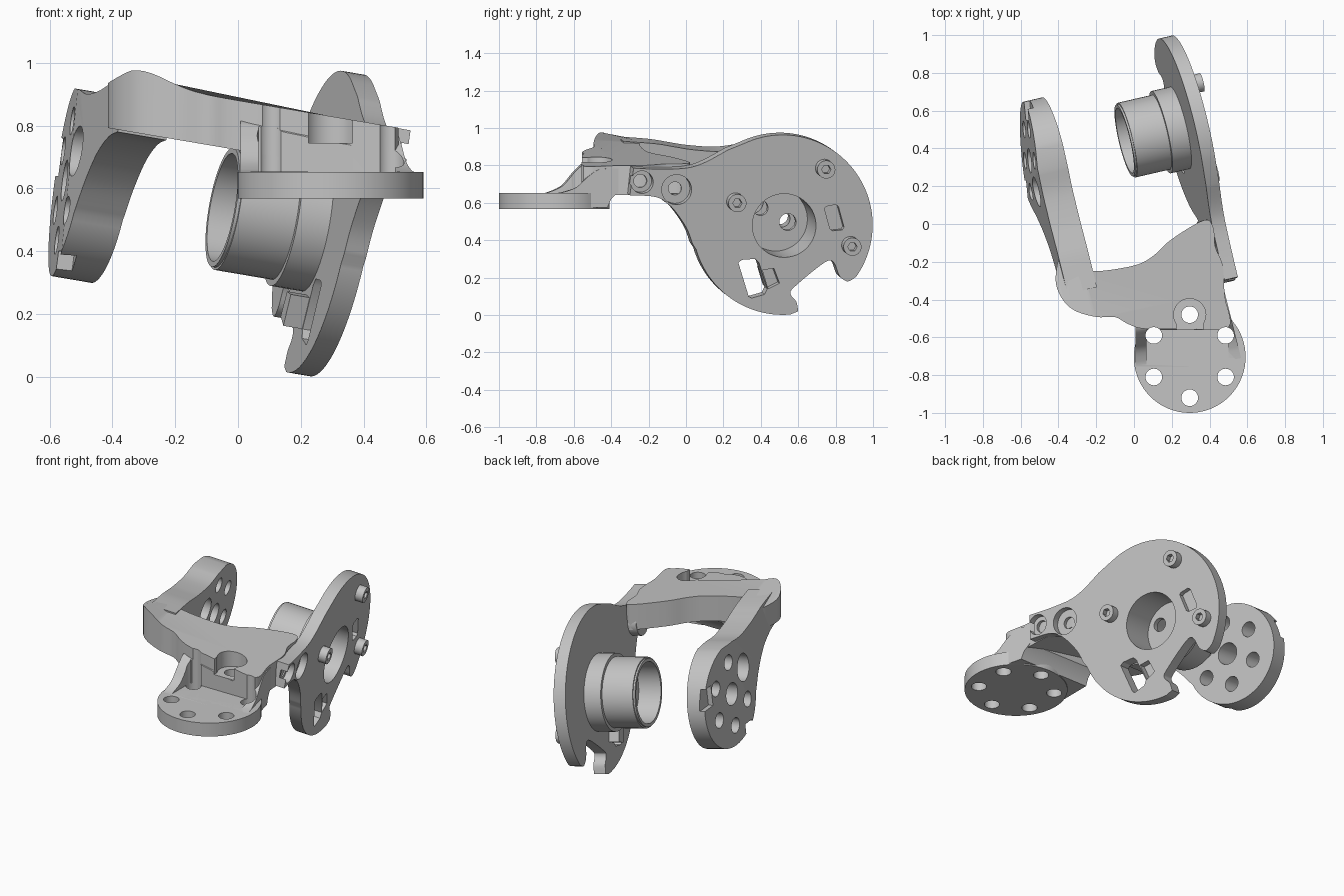
import bpy, bmesh, math
from mathutils import Vector

if "Cube" in bpy.data.objects:
    bpy.data.objects.remove(bpy.data.objects["Cube"], do_unlink=True)

steel = bpy.data.materials.new("grey_metal")
steel.use_nodes = True
GREY = (0.55, 0.55, 0.55, 1)
steel.diffuse_color = GREY
steel.node_tree.nodes["Principled BSDF"].inputs["Base Color"].default_value = GREY

AXIS = Vector((1, 0.23, -0.17))        # shared tilt of the side plates
FACE_AXIS = Vector((1, 0.1, -0.13))    # flatter tilt of the small plate's outer face
RIGHT = Vector((0.315, 0.517, 0.482))  # outer face of the large plate
LEFT = Vector((-0.57, 0.335, 0.625))   # outer side of the small plate
FACE = Vector((-0.553, 0.335, 0.625))  # machined face of the small plate


def arc(cx, cy, r, a0=0, a1=360, n=48):
    full = abs(a1 - a0) == 360
    steps = n if full else n + 1
    angs = [math.radians(a0 + (a1 - a0) * i / n) for i in range(steps)]
    return [(cx + r * math.cos(a), cy + r * math.sin(a)) for a in angs]


def smooth(pts, closed=False, n=5):
    """Catmull-Rom curve through the points."""
    out, k = [], len(pts)
    get = (lambda i: pts[i % k]) if closed else (lambda i: pts[min(max(i, 0), k - 1)])
    for i in range(k if closed else k - 1):
        a, b, c, d = [Vector(get(i + j)) for j in (-1, 0, 1, 2)]
        for s in range(n):
            t = s / n
            p = b + (c - a) * t / 2 + (a - b * 2.5 + c * 2 - d / 2) * t ** 2 \
                + ((b - c) * 1.5 + (d - a) / 2) * t ** 3
            out.append(tuple(p))
    return out if closed else out + [pts[-1]]


def loft(name, low, high):
    """Solid between two matching outlines."""
    bm = bmesh.new()
    a = [bm.verts.new(p) for p in low]
    b = [bm.verts.new(p) for p in high]
    n = len(a)
    bm.faces.new(a)
    bm.faces.new(b)
    for i in range(n):
        j = (i + 1) % n
        bm.faces.new((a[i], a[j], b[j], b[i]))
    bmesh.ops.recalc_face_normals(bm, faces=bm.faces)
    me = bpy.data.meshes.new(name)
    bm.to_mesh(me)
    bm.free()
    me.materials.append(steel)
    ob = bpy.data.objects.new(name, me)
    bpy.context.collection.objects.link(ob)
    return ob


def tilted(name, pts, origin, t0, t1, axis=AXIS):
    """Outline in y, z laid on a tilted plane and extruded along its axis."""
    base = [Vector((origin.x - axis.y * (y - origin.y) - axis.z * (z - origin.z), y, z))
            for y, z in pts]
    return loft(name, [p + axis * t0 for p in base], [p + axis * t1 for p in base])


def upright(name, pts, z0, z1):
    return loft(name, [(x, y, z0) for x, y in pts], [(x, y, z1) for x, y in pts])


def rect(x0, x1, y0, y1):
    return [(x0, y0), (x1, y0), (x1, y1), (x0, y1)]


def cut(targets, cutters):
    for ob in targets:
        for c in cutters:
            m = ob.modifiers.new("cut", "BOOLEAN")
            m.operation, m.solver, m.object = "DIFFERENCE", "EXACT", c
        dg = bpy.context.evaluated_depsgraph_get()
        me = bpy.data.meshes.new_from_object(ob.evaluated_get(dg))
        ob.modifiers.clear()
        ob.data = me
    for c in cutters:
        bpy.data.objects.remove(c, do_unlink=True)


# Large side plate: disc, arm lug and bottom notch
cy, cz, R = RIGHT.y, RIGHT.z, 0.481
outline = arc(cy, cz, R, -35, 112)
outline += smooth([(0.22, 0.88), (0.1, 0.815), (0, 0.785), (-0.15, 0.78), (-0.28, 0.785)])
outline += smooth([(-0.3, 0.64), (-0.16, 0.63), (-0.08, 0.58), (0, 0.47), (0.035, 0.38)])
outline += arc(cy, cz, R, 196, 275)
outline += smooth([(0.6, 0.02), (0.59, 0.07), (0.56, 0.11), (0.58, 0.15), (0.74, 0.28),
                   (0.79, 0.28), (0.82, 0.21), (0.86, 0.18), (0.89, 0.19)])
big_plate = tilted("large_side_plate", outline, RIGHT, -0.07, 0)
lug = tilted("bolt_lug", arc(-0.05, 0.67, 0.09), RIGHT, -0.12, -0.005)

TY, TZ = 0.525, 0.478   # bearing tube centre
tube = tilted("bearing_tube", arc(TY, TZ, 0.198), RIGHT, -0.352, -0.04)
collar = tilted("tube_collar", arc(TY, TZ, 0.218), RIGHT, -0.17, -0.06)
lip = tilted("tube_lip", arc(TY, TZ, 0.19), RIGHT, -0.362, -0.35)
cut([big_plate, tube, collar], [tilted("bore_outer", arc(TY, TZ, 0.17), RIGHT, -0.2, 0.1)])
cut([tube, lip], [
    tilted("bore_end", arc(TY, TZ, 0.172), RIGHT, -0.5, -0.23),
    tilted("cable_hole", arc(TY + 0.065, TZ - 0.015, 0.045, n=24), RIGHT, -0.3, -0.1),
    tilted("pin_hole", arc(TY - 0.08, TZ + 0.06, 0.04, n=24), RIGHT, -0.3, -0.1)])

# Windows, shallow pocket and bolt counterbores of the large plate
pocket = [(0.74, 0.57), (0.75, 0.58), (0.8, 0.59), (0.815, 0.58),
          (0.845, 0.47), (0.835, 0.455), (0.785, 0.45), (0.77, 0.46)]
window = [(0.28, 0.28), (0.3, 0.295), (0.37, 0.3), (0.39, 0.28), (0.435, 0.14),
          (0.42, 0.11), (0.35, 0.09), (0.335, 0.1)]
catch = [(0.41, 0.24), (0.47, 0.25), (0.5, 0.17), (0.44, 0.14)]
cut([big_plate, lug], [
    tilted("window", window, RIGHT, -0.3, 0.1),
    tilted("catch_recess", catch, RIGHT, -0.04, 0.1),
    tilted("pocket", pocket, RIGHT, -0.03, 0.1)]
    + [tilted("counterbore", arc(y, z, r, n=32), RIGHT, t, 0.1)
       for y, z, r, t in ((-0.235, 0.71, 0.06, -0.04), (-0.05, 0.67, 0.08, -0.04),
                          (-0.235, 0.71, 0.035, -0.2), (-0.05, 0.67, 0.035, -0.2))])
tilted("catch_block", catch, RIGHT, -0.13, -0.05)

# Raised screws on the outer face
for y, z in ((0.265, 0.605), (0.74, 0.785), (0.88, 0.372)):
    screw = tilted("screw", arc(y, z, 0.048, n=32), RIGHT, -0.02, 0.045)
    cut([screw], [tilted("socket", arc(y, z, 0.025, n=6), RIGHT, 0.015, 0.1)])

# Small side plate with its arm, machined face and ring of holes
ly, lz = LEFT.y, LEFT.z
outline = arc(ly, lz, 0.3, -160, 80)
outline += smooth([(0.27, 0.915), (0.15, 0.9), (0, 0.91), (-0.1, 0.926), (-0.2, 0.942),
                   (-0.37, 0.955)])
outline += smooth([(-0.36, 0.78), (-0.25, 0.765), (-0.13, 0.715), (-0.03, 0.63), (0.04, 0.54)])
small_plate = tilted("small_side_plate", outline, LEFT, 0, 0.155)
holes = [tilted("face_cut", rect(-0.2, 1, 0, 1.3), FACE, -0.5, 0, FACE_AXIS),
         tilted("low_notch", rect(0.15, 0.23, 0.25, 0.4), FACE, -0.3, 0.05, FACE_AXIS),
         tilted("rear_notch", rect(0.55, 0.7, 0.64, 0.76), FACE, -0.3, 0.03, FACE_AXIS),
         tilted("centre_hole", arc(ly, lz, 0.065), FACE, -0.3, 0.4, FACE_AXIS)]
for k in range(6):
    a = math.radians(30 + 60 * k)
    r = 0.08 if k == 2 else 0.045
    spot = arc(ly + 0.19 * math.cos(a), lz + 0.19 * math.sin(a), r, n=32)
    holes.append(tilted("ring_hole", spot, FACE, -0.3, 0.4, FACE_AXIS))
cut([small_plate], holes)

# Bridge between the plates, sloping down from a raised corner
plan = smooth([(0.48, -0.38), (0.5, -0.55), (0.28, -0.555), (0.06, -0.555), (-0.03, -0.53),
               (-0.1, -0.493), (-0.2, -0.492), (-0.32, -0.455), (-0.39, -0.38),
               (-0.415, -0.28), (-0.38, -0.14), (-0.3, -0.15), (-0.28, -0.225),
               (-0.2, -0.25), (0, -0.22), (0.1, -0.17), (0.2, -0.08), (0.37, 0.02),
               (0.42, -0.02), (0.43, -0.12), (0.47, -0.22)], True)


def top(x, y):
    corner = math.exp(-((x + 0.32) / 0.12) ** 2)
    return (0.88 - 0.17 * x + corner * (0.035 - 0.2 * (y + 0.42))
            - 0.3 * max(0, -0.34 - x))


bridge = loft("bridge", [(x, y, 0.722 - 0.17 * x) for x, y in plan],
              [(x, y, top(x, y)) for x, y in plan])

# Round mounting flange and the neck that rises from it
flange = upright("mounting_flange", arc(0.295, -0.704, 0.296, n=72), 0.568, 0.652)
side = smooth([(-0.76, 0.65), (-0.67, 0.69), (-0.6, 0.77), (-0.53, 0.82), (-0.36, 0.82)])
side += [(-0.36, 0.66), (-0.4, 0.62), (-0.42, 0.575), (-0.76, 0.575)]
far_side = [(min(y + 0.08, -0.36) if z > 0.65 else y, z - 0.04 * max(0, z - 0.65) / 0.17)
            for y, z in side]
neck = loft("neck", [(0.008, y, z) for y, z in side],
            [(0.48 - 0.25 * (y + 0.36), y, z) for y, z in far_side])
cut([neck, bridge], [
    upright("front_pocket", rect(0.065, 0.5, -1, -0.56), 0.652, 1.2),
    upright("bolt_pocket", arc(0.295, -0.48, 0.085), 0.745, 1.2),
    upright("pocket_mouth", rect(0.225, 0.365, -0.7, -0.5), 0.745, 1.2)])
spots = [(0.295, -0.48), (0.295, -0.92)]
spots += [(0.295 + s * 0.19, y) for s in (-1, 1) for y in (-0.59, -0.81)]
cut([flange, neck, bridge],
    [upright("flange_hole", arc(x, y, 0.044, n=32), 0.3, 1.2) for x, y in spots])

# Smooth shading with sharp edges kept
for ob in bpy.context.scene.objects:
    ob.select_set(ob.type == "MESH")
bpy.context.view_layer.objects.active = flange
bpy.ops.object.shade_smooth_by_angle(angle=math.radians(30))
